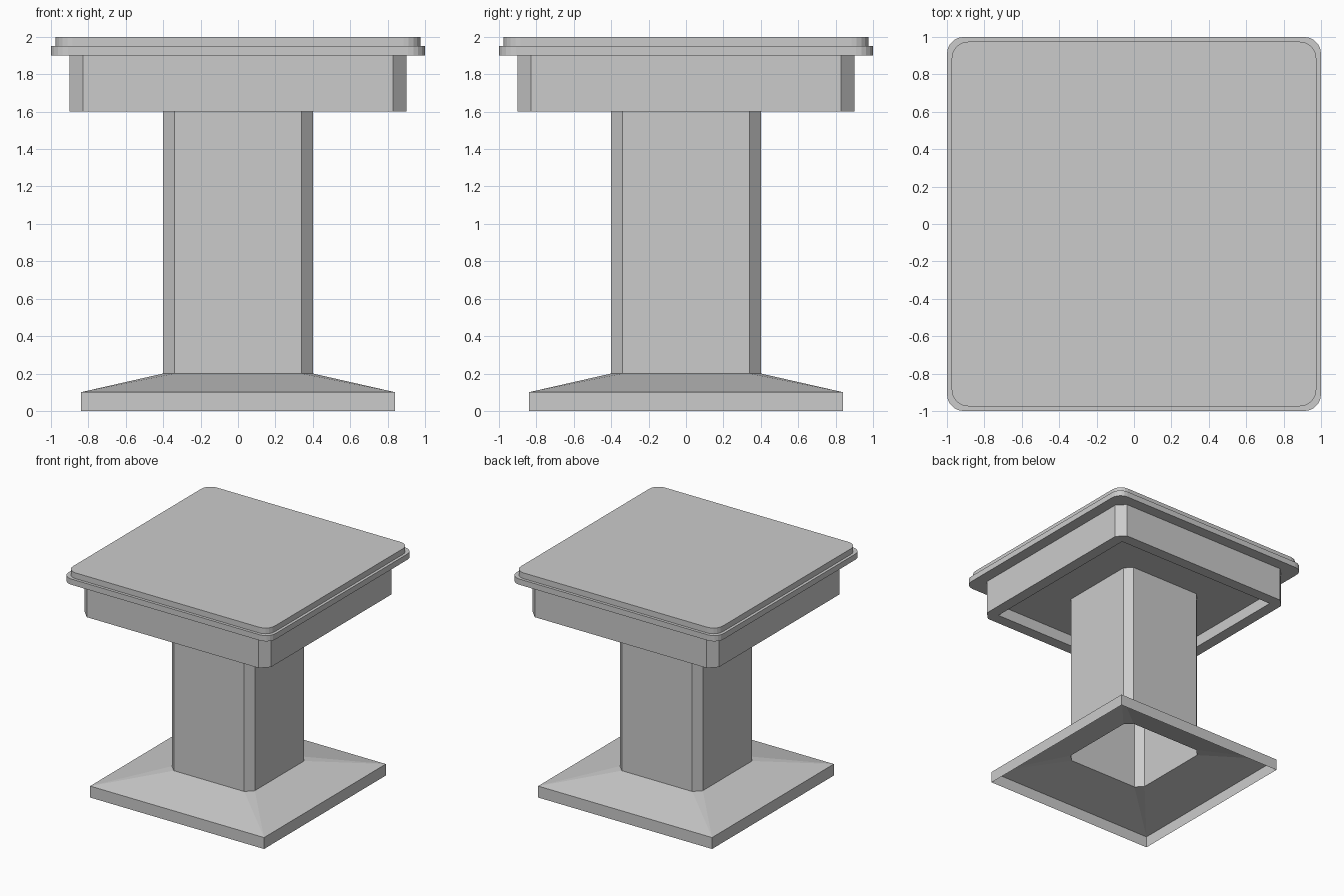
import bpy, bmesh
from math import sin, cos, pi

if "Cube" in bpy.data.objects:
    bpy.data.objects.remove(bpy.data.objects["Cube"])

def ring(half, cut, z, steps=1, rounded=False):
    """Square outline with cut corners: straight chamfers or rounded arcs."""
    pts = []
    for q in range(4):
        c, s = (1, 0, -1, 0)[q], (0, 1, 0, -1)[q]
        for i in range(steps + 1):
            t = i / steps
            u, v = (cos(t * pi / 2), sin(t * pi / 2)) if rounded else (1 - t, t)
            x, y = half - cut + cut * u, half - cut + cut * v
            pts.append((c * x - s * y, s * x + c * y, z))
    return pts

def loft(name, rings, cap=False):
    """Skin matching rings in order, going upward on the outside."""
    bm = bmesh.new()
    loops = [[bm.verts.new(p) for p in r] for r in rings]
    for a, b in zip(loops, loops[1:]):
        n = len(a)
        for i in range(n):
            j = (i + 1) % n
            bm.faces.new((a[i], a[j], b[j], b[i]))
    if cap:
        bm.faces.new(loops[-1])
    bmesh.ops.remove_doubles(bm, verts=bm.verts[:], dist=1e-5)
    me = bpy.data.meshes.new(name)
    bm.to_mesh(me)
    bm.free()
    ob = bpy.data.objects.new(name, me)
    bpy.context.collection.objects.link(ob)
    return ob

# Open-bottomed foot: square skirt sloping to the chamfered column
loft("base_skirt", [ring(0.84, 0, 0), ring(0.84, 0, 0.1), ring(0.4, 0.06, 0.2)])

# Hollow chamfered column
loft("column", [ring(0.4, 0.06, 0.2), ring(0.4, 0.06, 1.7)])

# Apron: recessed ceiling, inner wall, bottom rim, chamfered outer wall
loft("apron", [ring(0.4, 0.06, 1.7), ring(0.8, 0, 1.7), ring(0.8, 0, 1.6),
               ring(0.9, 0.07, 1.6), ring(0.9, 0.07, 1.9)])

# Stepped top slab with rounded corners
N = 5
loft("top_slab", [ring(0.9, 0.07, 1.9, N),
                  ring(1.0, 0.09, 1.9, N, True), ring(1.0, 0.09, 1.95, N, True),
                  ring(0.975, 0.09, 1.95, N, True), ring(0.975, 0.09, 2.0, N, True)],
     cap=True)
